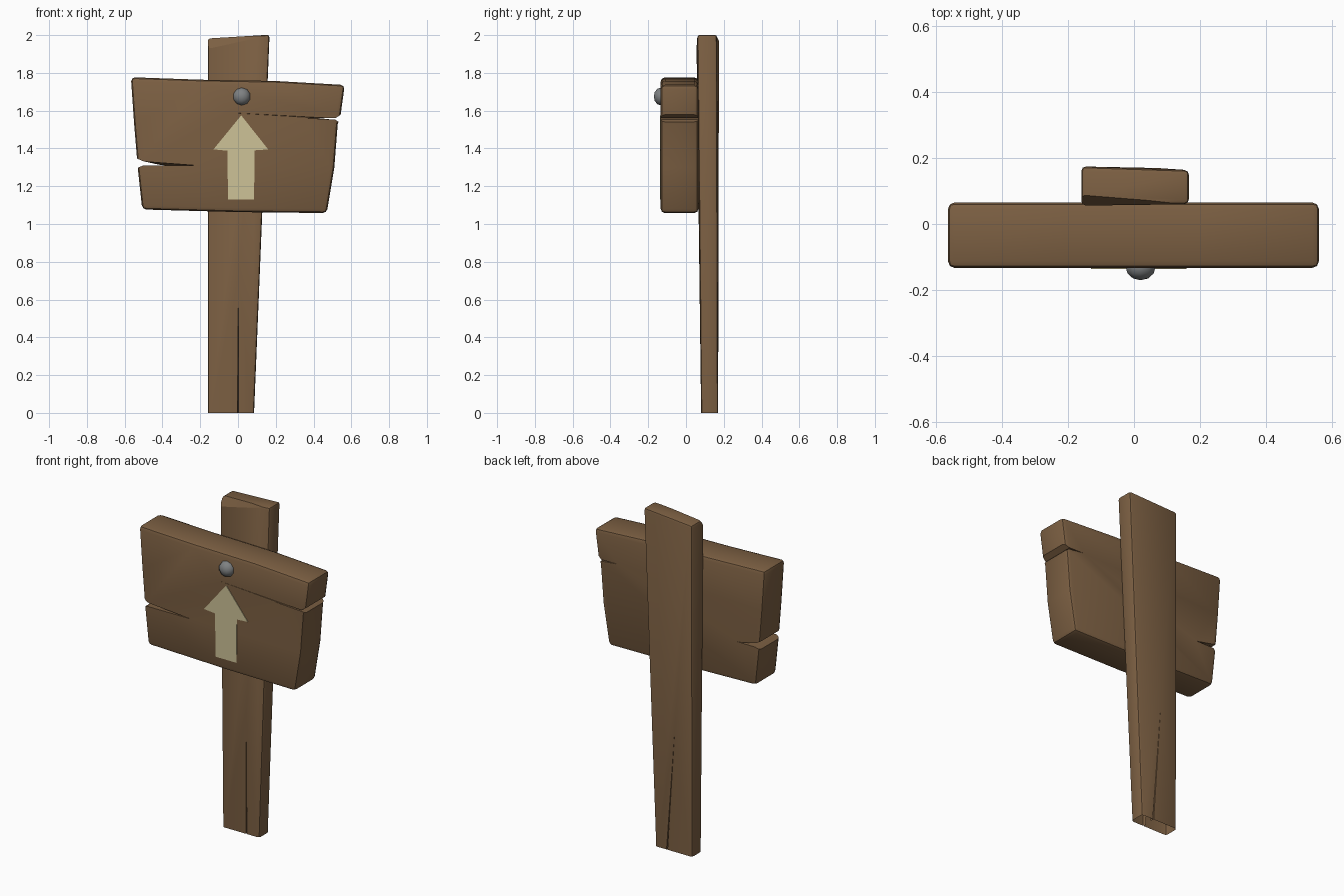
import bpy, bmesh
from mathutils import Vector

if "Cube" in bpy.data.objects:
    bpy.data.objects.remove(bpy.data.objects["Cube"])


def mat(name, col):
    m = bpy.data.materials.new(name)
    m.diffuse_color = (*col, 1)
    m.use_nodes = True
    m.node_tree.nodes["Principled BSDF"].inputs["Base Color"].default_value = m.diffuse_color
    return m


WOOD = mat("brown wood", (0.20, 0.115, 0.055))
PAINT = mat("cream paint", (0.61, 0.54, 0.31))
METAL = mat("grey metal", (0.21, 0.22, 0.225))


def make(name, bm, m):
    bmesh.ops.recalc_face_normals(bm, faces=bm.faces[:])
    me = bpy.data.meshes.new(name)
    bm.to_mesh(me)
    bm.free()
    me.materials.append(m)
    ob = bpy.data.objects.new(name, me)
    bpy.context.collection.objects.link(ob)
    return ob


def loft(a, b):
    """Closed solid between two matching loops of 3D points."""
    bm = bmesh.new()
    va = [bm.verts.new(p) for p in a]
    vb = [bm.verts.new(p) for p in b]
    n = len(a)
    bm.faces.new(va)
    bm.faces.new(vb[::-1])
    for i in range(n):
        j = (i + 1) % n
        bm.faces.new((va[i], vb[i], vb[j], va[j]))
    bmesh.ops.recalc_face_normals(bm, faces=bm.faces[:])
    return bm


def slab(pts, y0, y1):
    return loft([(x, y0, z) for x, z in pts], [(x, y1, z) for x, z in pts])


def carve(ob, cutters):
    """Cut the cracks, then bake the result and drop the cutters."""
    for c in cutters:
        md = ob.modifiers.new("crack", 'BOOLEAN')
        md.operation = 'DIFFERENCE'
        md.solver = 'EXACT'
        md.object = c
    bpy.context.view_layer.update()
    dg = bpy.context.evaluated_depsgraph_get()
    me = bpy.data.meshes.new_from_object(ob.evaluated_get(dg))
    ob.modifiers.clear()
    ob.data = me
    for c in cutters:
        bpy.data.objects.remove(c)


def smooth(ob, angle=0.5):
    bpy.ops.object.select_all(action='DESELECT')
    ob.select_set(True)
    bpy.context.view_layer.objects.active = ob
    bpy.ops.object.shade_smooth_by_angle(angle=angle)


# Sign board with softened rim
outline = [(-0.567, 1.777), (-0.2, 1.764), (0.2, 1.757), (0.565, 1.736),
           (0.543, 1.575), (0.528, 1.53), (0.51, 1.30), (0.47, 1.058), (0.0, 1.063),
           (-0.507, 1.077), (-0.53, 1.29), (-0.55, 1.53)]
bm = slab(outline, -0.134, 0.066)
rim = [e for e in bm.edges if e.calc_face_angle(0) > 0.5]
bmesh.ops.bevel(bm, geom=rim, offset=0.022, segments=2, profile=0.5, affect='EDGES')
board = make("sign_board", bm, WOOD)


def side_crack(x_out, x_in, z, zt, h_out, h_in, tip_f, tip_b):
    """Flared wedge entering the board from one end."""
    def loop(y, tip):
        return [(x_out, y, z + h_out), (x_in, y, z + h_in), (tip, y, zt),
                (x_in, y, z - h_in), (x_out, y, z - h_out)]
    return make("crack_cutter", loft(loop(-0.16, tip_f), loop(0.09, tip_b)), WOOD)


carve(board, [side_crack(-0.56, -0.505, 1.321, 1.310, 0.038, 0.012, -0.20, -0.40),
              side_crack(0.57, 0.515, 1.556, 1.562, 0.04, 0.004, 0.33, 0.42)])
# Shallow seam along the front of the board
seam = loft([(0.54, -0.14, 1.559), (0.54, -0.14, 1.553), (0.54, -0.126, 1.556)],
            [(-0.02, -0.14, 1.589), (-0.02, -0.14, 1.587), (-0.02, -0.132, 1.588)])
carve(board, [make("seam_cutter", seam, WOOD)])
smooth(board)

# Tapered post with worn top corner
bm = loft([(-0.16, 0.08, 0), (0.085, 0.08, 0), (0.085, 0.17, 0), (-0.16, 0.17, 0)],
          [(-0.16, 0.055, 1.982), (0.167, 0.06, 2.002),
           (0.167, 0.164, 2.002), (-0.16, 0.175, 1.982)])
soft = [e for e in bm.edges if max(v.co.z for v in e.verts) > 1]
bmesh.ops.bevel(bm, geom=soft, offset=0.014, segments=2, profile=0.5, affect='EDGES')
p = Vector((-0.14, 0.055, 1.93))
n = (Vector((0.14, 0.058, 1.99)) - p).cross(Vector((-0.12, 0.085, 1.985)) - p)
if n.z < 0:
    n.negate()
bmesh.ops.bisect_plane(bm, geom=bm.verts[:] + bm.edges[:] + bm.faces[:],
                       plane_co=p, plane_no=n, clear_outer=True)
bmesh.ops.holes_fill(bm, edges=[e for e in bm.edges if e.is_boundary], sides=0)
post = make("post", bm, WOOD)


# Drying cracks at the foot, front and back
def foot_crack(x0, x1, y_out, y_in, top):
    bm = loft([(x0 - 0.006, y_out, -0.05), (x0 + 0.006, y_out, -0.05), (x0, y_in, -0.05)],
              [(x1 - 0.001, y_out, top), (x1 + 0.001, y_out, top),
               (x1, y_out + (y_in - y_out) * 0.4, top)])
    return make("crack_cutter", bm, WOOD)


carve(post, [foot_crack(0.0, 0.003, 0.06, 0.105, 0.73),
             foot_crack(0.01, -0.045, 0.185, 0.145, 0.72)])
# The foot is open underneath
bm = bmesh.new()
bm.from_mesh(post.data)
bmesh.ops.delete(bm, geom=[f for f in bm.faces if all(v.co.z < 0.002 for v in f.verts)],
                 context='FACES')
bm.to_mesh(post.data)
bm.free()
smooth(post)

# Painted arrow
arrow = [(0.017, 1.575), (0.16, 1.395), (0.088, 1.39), (0.085, 1.13),
         (-0.053, 1.13), (-0.056, 1.388), (-0.13, 1.395)]
make("painted_arrow", slab(arrow, -0.137, -0.131), PAINT)

# Nail head
bpy.ops.mesh.primitive_uv_sphere_add(segments=10, ring_count=6, radius=0.048,
                                     location=(0.02, -0.13, 1.675), rotation=(1.5708, 0, 0))
nail = bpy.context.object
nail.name = "nail_head"
nail.scale = (1, 1, 0.85)
nail.data.materials.append(METAL)
smooth(nail, 0.9)
